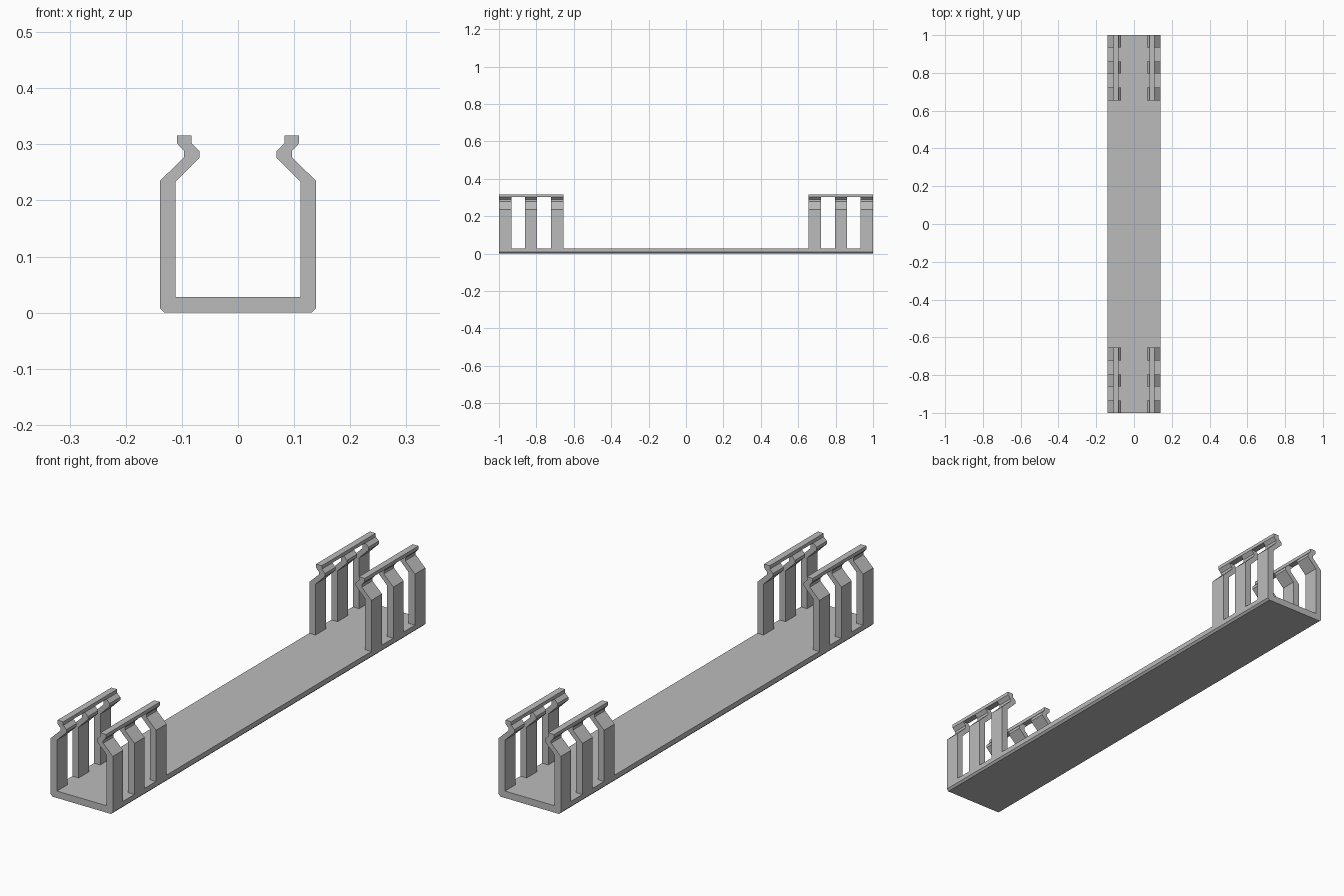
import bpy
import bmesh

cube = bpy.data.objects.get("Cube")
if cube:
    bpy.data.objects.remove(cube)

gray = bpy.data.materials.new("plain gray")
gray.use_nodes = True
COLOR = (0.5, 0.5, 0.5, 1)
gray.diffuse_color = COLOR
gray.node_tree.nodes["Principled BSDF"].inputs["Base Color"].default_value = COLOR


def extrude_section(name, section, y0, y1):
    """Extrude a closed x-z section along y."""
    bm = bmesh.new()
    face = bm.faces.new([bm.verts.new((x, y0, z)) for x, z in section])
    ext = bmesh.ops.extrude_face_region(bm, geom=[face])
    moved = [v for v in ext["geom"] if isinstance(v, bmesh.types.BMVert)]
    bmesh.ops.translate(bm, verts=moved, vec=(0, y1 - y0, 0))
    bmesh.ops.recalc_face_normals(bm, faces=bm.faces)
    mesh = bpy.data.meshes.new(name)
    bm.to_mesh(mesh)
    bm.free()
    mesh.materials.append(gray)
    obj = bpy.data.objects.new(name, mesh)
    bpy.context.collection.objects.link(obj)
    return obj


HALF = 0.139       # half width of the channel
INNER = 0.111      # inner wall face
FLOOR = 0.028      # floor thickness
CHAMFER = 0.008
LIP = 0.302        # underside of the top rail
TOP = 0.316

# Floor plate with chamfered lower edges
half = [(HALF - CHAMFER, 0), (HALF, CHAMFER), (HALF, FLOOR)]
extrude_section("floor_plate", half + [(-x, z) for x, z in reversed(half)], -1, 1)

# Bent clip finger and the rail joining the fingers
finger = [(HALF, FLOOR), (HALF, 0.235), (0.096, 0.277), (0.096, 0.288),
          (0.109, LIP), (0.083, LIP), (0.069, 0.288), (0.069, 0.276),
          (INNER, 0.234), (INNER, FLOOR)]
rail = [(0.083, LIP), (0.109, LIP), (0.109, TOP), (0.083, TOP)]
spans = [(0.655, 0.723), (0.796, 0.861), (0.934, 1.0)]

for side, sx in (("left", 1), ("right", -1)):
    for end, sy in (("front", -1), ("back", 1)):
        for i, (a, b) in enumerate(spans, 1):
            extrude_section(f"{end}_{side}_finger_{i}",
                            [(sx * x, z) for x, z in finger], sy * a, sy * b)
        extrude_section(f"{end}_{side}_rail",
                        [(sx * x, z) for x, z in rail], sy * spans[0][0], sy)
